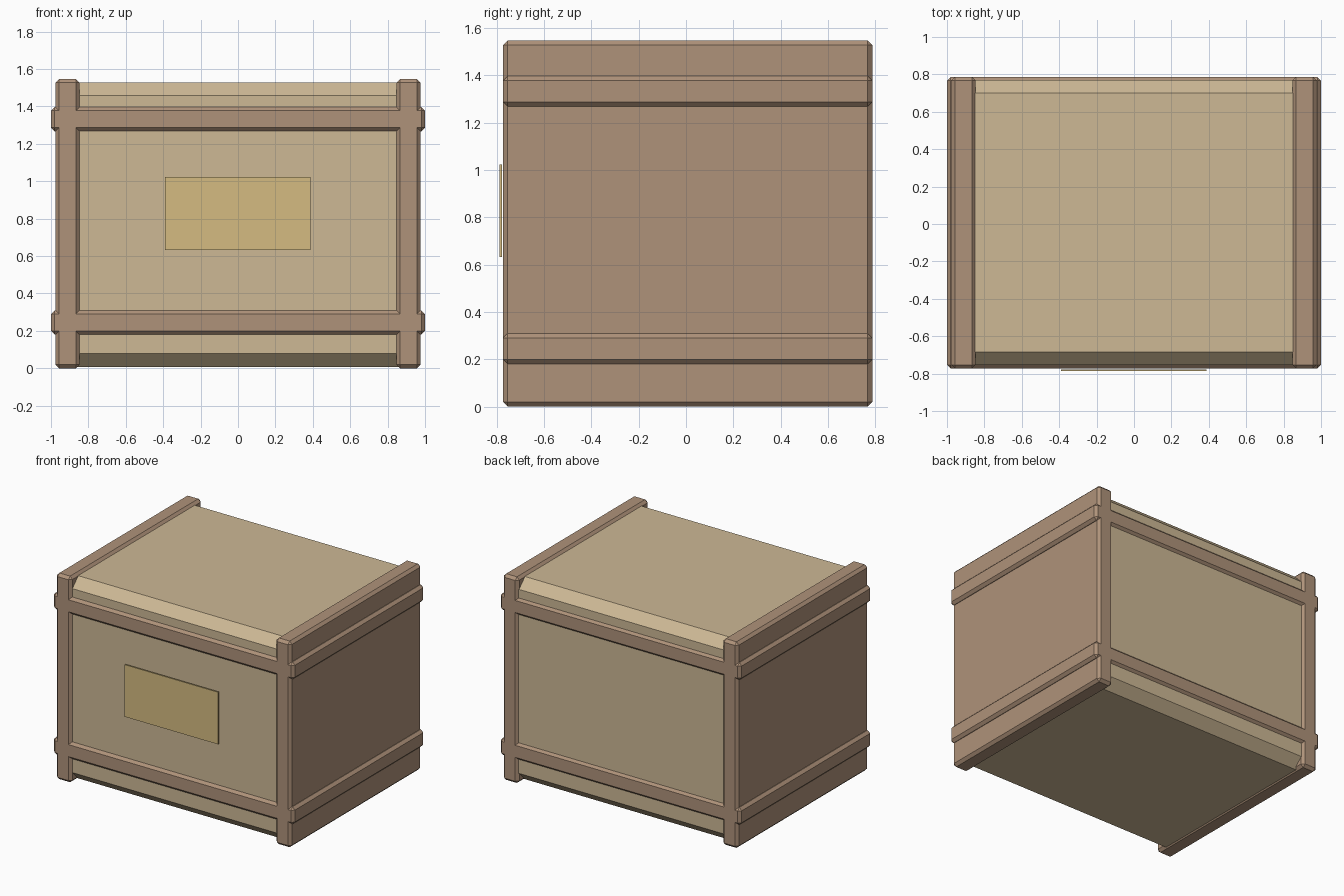
import bpy
import bmesh

if "Cube" in bpy.data.objects:
    bpy.data.objects.remove(bpy.data.objects["Cube"])


def material(name, rgb):
    mat = bpy.data.materials.new(name)
    mat.diffuse_color = (*rgb, 1)
    mat.use_nodes = True
    mat.node_tree.nodes["Principled BSDF"].inputs["Base Color"].default_value = mat.diffuse_color
    return mat


frame_wood = material("frame_wood", (0.43, 0.29, 0.195))
panel_wood = material("panel_wood", (0.61, 0.48, 0.30))
label_paper = material("label_yellow", (0.66, 0.50, 0.22))


def block(name, lo, hi, mat, chamfer=0.0):
    """Box between two corners, with all edges cut by a flat chamfer."""
    bm = bmesh.new()
    bmesh.ops.create_cube(bm, size=1)
    size = [b - a for a, b in zip(lo, hi)]
    bmesh.ops.scale(bm, vec=size, verts=bm.verts)
    if chamfer:
        bmesh.ops.bevel(bm, geom=bm.edges[:], offset=chamfer, segments=1,
                        profile=0.5, affect='EDGES')
    mesh = bpy.data.meshes.new(name)
    bm.to_mesh(mesh)
    bm.free()
    mesh.materials.append(mat)
    obj = bpy.data.objects.new(name, mesh)
    obj.location = [(a + b) / 2 for a, b in zip(lo, hi)]
    bpy.context.collection.objects.link(obj)
    return obj


FRONT, BACK, TOP = -0.773, 0.787, 1.547

# Crate body with wide chamfers
block("crate_body", (-0.973, -0.754, 0.008), (0.973, 0.77, 1.529), panel_wood, 0.07)

# Solid end boards whose edges read as corner posts
for side, x0, x1 in (("left", -0.976, -0.847), ("right", 0.847, 0.976)):
    block(f"{side}_end_board", (x0, FRONT, 0), (x1, BACK, TOP), frame_wood, 0.02)

# Horizontal bands wrapping the crate
for level, z in (("lower", 0.245), ("upper", 1.332)):
    block(f"{level}_band", (-1, FRONT, z - 0.065), (1, BACK, z + 0.065), frame_wood, 0.02)

# Thin blank label plate in front
block("label_plate", (-0.39, -0.787, 0.632), (0.387, -0.777, 1.023), label_paper)
